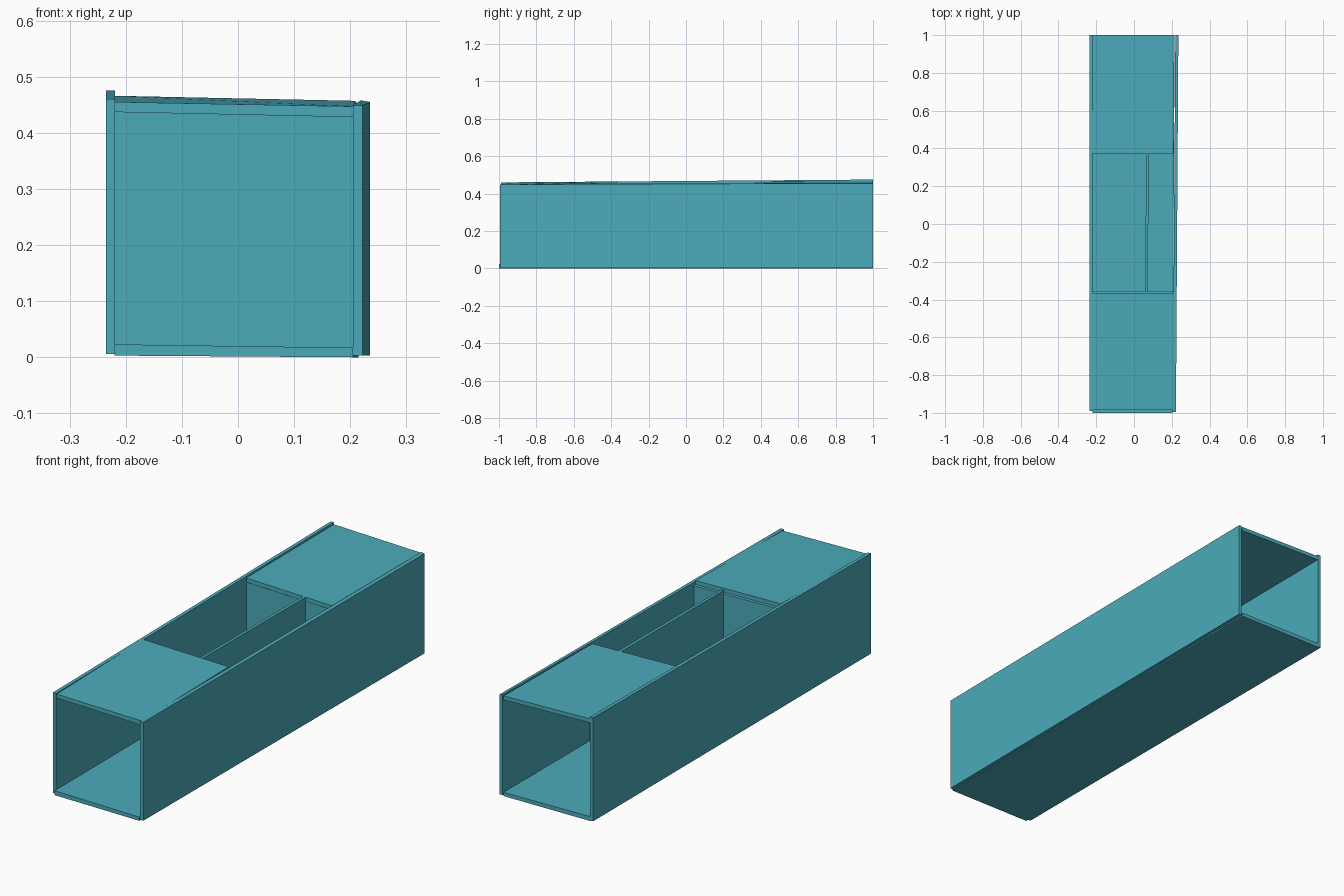
import bpy

teal = bpy.data.materials.new("teal")
teal.diffuse_color = (0.072, 0.41, 0.50, 1)


def board(name, front, back):
    """Slightly crooked board. Each end is (y, x_left, x_right,
    z_bottom_left, z_bottom_right, z_top_left, z_top_right)."""
    verts = []
    for y, xl, xr, bl, br, tl, tr in (front, back):
        verts += [(xl, y, bl), (xr, y, br), (xr, y, tr), (xl, y, tl)]
    faces = [(0, 1, 2, 3), (7, 6, 5, 4), (0, 4, 5, 1),
             (1, 5, 6, 2), (2, 6, 7, 3), (3, 7, 4, 0)]
    mesh = bpy.data.meshes.new(name)
    mesh.from_pydata(verts, [], faces)
    mesh.materials.append(teal)
    obj = bpy.data.objects.new(name, mesh)
    bpy.context.collection.objects.link(obj)
    return obj


# Long outer boards
board("floor_board",
      (-1.0, -0.22, 0.205, 0.003, 0.0, 0.023, 0.017),
      (1.0, -0.22, 0.215, 0.003, 0.0, 0.023, 0.017))
board("left_side_board",
      (-0.99, -0.235, -0.219, 0.006, 0.006, 0.460, 0.460),
      (1.0, -0.235, -0.219, 0.006, 0.006, 0.475, 0.475))
board("right_side_board",
      (-0.995, 0.205, 0.222, 0.003, 0.003, 0.449, 0.449),
      (1.0, 0.219, 0.235, 0.003, 0.003, 0.458, 0.455))

# Two lids leaving the middle open
board("front_lid",
      (-0.985, -0.22, 0.206, 0.437, 0.428, 0.455, 0.447),
      (-0.365, -0.22, 0.209, 0.448, 0.439, 0.466, 0.457))
board("rear_lid",
      (0.372, -0.22, 0.210, 0.445, 0.434, 0.463, 0.452),
      (1.0, -0.22, 0.214, 0.448, 0.436, 0.466, 0.454))

# Cross walls under the inner edges of the lids
board("front_partition",
      (-0.372, -0.22, 0.209, 0.02, 0.016, 0.448, 0.439),
      (-0.355, -0.22, 0.209, 0.02, 0.016, 0.446, 0.437))
board("rear_partition",
      (0.372, -0.22, 0.212, 0.02, 0.016, 0.444, 0.433),
      (0.388, -0.22, 0.212, 0.02, 0.016, 0.444, 0.433))

# Lengthwise divider in the open bay
board("bay_divider",
      (-0.358, 0.06, 0.073, 0.02, 0.018, 0.455, 0.455),
      (0.373, 0.064, 0.078, 0.02, 0.018, 0.455, 0.455))
